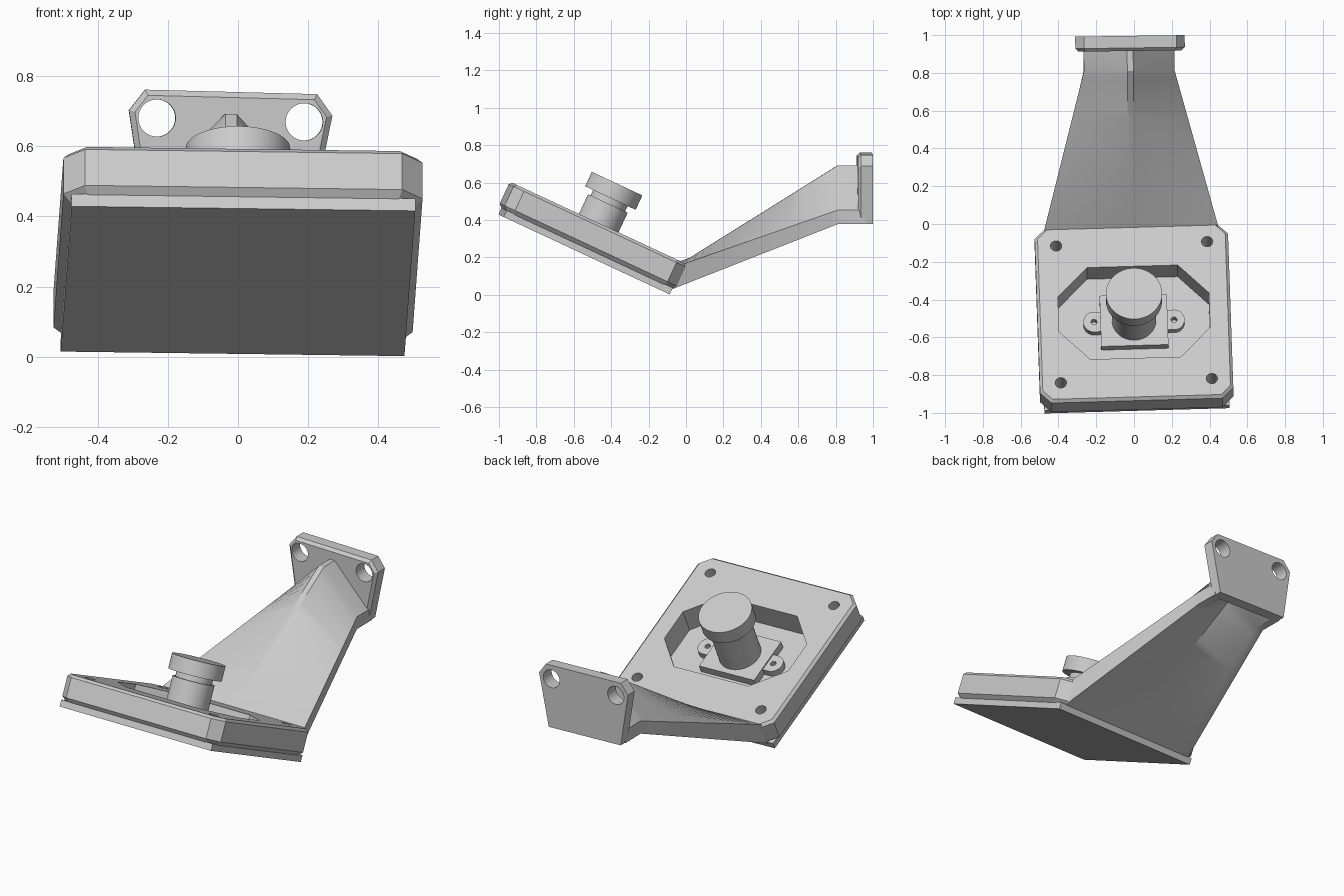
import bpy, bmesh
from math import radians, cos, sin, pi
from mathutils import Matrix, Vector

if "Cube" in bpy.data.objects:
    bpy.data.objects.remove(bpy.data.objects["Cube"])

T, R = Matrix.Translation, Matrix.Rotation

# Tilted frame of the camera plate, upright frame of the wall flange
PLATE = R(radians(-25), 4, 'X') @ T((0, -0.585, 0)) @ R(radians(1.8), 4, 'Z')
BACK = (T((-0.025, 0.996, 0.57)) @ R(radians(0.8), 4, 'Z')
        @ R(radians(1.5), 4, 'Y') @ R(radians(90), 4, 'X'))


def prism(bm, pts, z0, z1, bevel_top=0, bevel_bottom=0):
    low = [bm.verts.new((x, y, z0)) for x, y in pts]
    top = [bm.verts.new((x, y, z1)) for x, y in pts]
    n = len(pts)
    caps = [bm.faces.new(top), bm.faces.new(low[::-1])]
    for i in range(n):
        j = (i + 1) % n
        bm.faces.new((low[i], low[j], top[j], top[i]))
    rims = [(list(caps[0].edges), bevel_top), (list(caps[1].edges), bevel_bottom)]
    for edges, width in rims:
        if width:
            bmesh.ops.bevel(bm, geom=edges, offset=width, segments=1,
                            affect='EDGES', profile=0.5)


def finish(bm, name, matrix, smooth=False):
    bmesh.ops.recalc_face_normals(bm, faces=bm.faces)
    mesh = bpy.data.meshes.new(name)
    bm.to_mesh(mesh)
    bm.free()
    ob = bpy.data.objects.new(name, mesh)
    bpy.context.collection.objects.link(ob)
    ob.matrix_world = matrix
    if smooth:
        mesh.shade_smooth()
        mesh.set_sharp_from_angle(angle=radians(30))
    return ob


def octagon(hx, hy, cx, cy):
    return [(hx, -hy + cy), (hx, hy - cy), (hx - cx, hy), (cx - hx, hy),
            (-hx, hy - cy), (-hx, cy - hy), (cx - hx, -hy), (hx - cx, -hy)]


def circle(x, y, r, n=40):
    return [(x + r * cos(2 * pi * i / n), y + r * sin(2 * pi * i / n)) for i in range(n)]


def rect(hx, hy):
    return [(-hx, -hy), (hx, -hy), (hx, hy), (-hx, hy)]


def cut(ob, name, shapes, z0, z1, matrix):
    bm = bmesh.new()
    for s in shapes:
        prism(bm, s, z0, z1)
    cutter = finish(bm, name, matrix)
    cutter.hide_render = True
    cutter.display_type = 'WIRE'
    mod = ob.modifiers.new(name, 'BOOLEAN')
    mod.operation, mod.solver, mod.object = 'DIFFERENCE', 'EXACT', cutter


# Housing plate with octagonal window and corner screw holes
bm = bmesh.new()
prism(bm, octagon(0.512, 0.51, 0.06, 0.06), 0, 0.15, 0.015, 0.022)
plate = finish(bm, "housing_plate", PLATE)
holes = [circle(x, y, 0.03, 24) for x in (-0.4, 0.4) for y in (-0.4, 0.4)]
cut(plate, "plate_cutter", [octagon(0.4, 0.268, 0.16, 0.167)] + holes,
    -0.1, 0.3, PLATE)

# Bottom cover
bm = bmesh.new()
prism(bm, rect(0.49, 0.49), -0.035, 0.004)
finish(bm, "bottom_cover", PLATE)

# Lens holder base and its two screw ears
bm = bmesh.new()
prism(bm, rect(0.178, 0.148), 0, 0.05)
finish(bm, "lens_base", PLATE)
for side, label in ((-1, "left"), (1, "right")):
    bm = bmesh.new()
    arc = [(side * (0.215 + 0.053 * cos(a)), 0.058 * sin(a))
           for a in (pi * (i / 16 - 0.5) for i in range(17))]
    prism(bm, [(side * 0.17, -0.058)] + arc + [(side * 0.17, 0.058)], 0, 0.042)
    ear = finish(bm, label + "_ear", PLATE)
    cut(ear, label + "_ear_cutter", [circle(side * 0.212, 0, 0.016, 16)], 0.006, 0.1, PLATE)

# Lens: barrel, neck and wide head, spun from one profile
bm = bmesh.new()
profile = [(0, 0.02), (0.117, 0.02), (0.117, 0.266), (0.102, 0.266),
           (0.102, 0.298), (0.149, 0.298), (0.149, 0.383), (0, 0.383)]
verts = [bm.verts.new((r, 0, z)) for r, z in profile]
edges = [bm.edges.new(p) for p in zip(verts, verts[1:])]
bmesh.ops.spin(bm, geom=verts + edges, cent=(0, 0, 0), axis=(0, 0, 1),
               angle=2 * pi, steps=64)
bmesh.ops.remove_doubles(bm, verts=bm.verts, dist=1e-5)
finish(bm, "lens", PLATE, True)

# Wall flange with two mounting holes
bm = bmesh.new()
prism(bm, [(-0.235, -0.185), (0.235, -0.185), (0.29, 0.125), (0.245, 0.185),
           (-0.245, 0.185), (-0.29, 0.125)], 0, 0.08, 0.016)
flange = finish(bm, "wall_flange", BACK)
cut(flange, "flange_cutter", [circle(s * 0.21, 0.105, 0.053) for s in (-1, 1)],
    -0.1, 0.2, BACK)

# Arm: flat at the plate, rising to a ridged, hollow-backed roof at the flange
half_front = [(0.46, 0.0), (0.40, 0.0), (0, 0.0), (0.46, 0.15), (0.015, 0.15)]
half_back = [(0.24, -0.185), (0.19, -0.185), (0, -0.07), (0.24, -0.11), (0.016, 0.122)]


def section(half, place):
    bot, rim, inner, eave, ridge = half
    flip = lambda p: (-p[0], p[1])
    loop = [bot, eave, ridge, flip(ridge), flip(eave), flip(bot), flip(rim), inner, rim]
    return [place(*p) for p in loop]


front = section(half_front, lambda x, w: PLATE @ Vector((x, 0.495, w)))
back = section(half_back, lambda x, h: BACK @ Vector((x, h, 0.185)))
end = section(half_back, lambda x, h: BACK @ Vector((x, h, 0.04)))
steps = 20
stations = [[a.lerp(b, i / steps) for a, b in zip(front, back)]
            for i in range(steps + 1)] + [end]
bm = bmesh.new()
rings = [[bm.verts.new(p) for p in s] for s in stations]
for a, b in zip(rings, rings[1:]):
    for i in range(9):
        j = (i + 1) % 9
        bm.faces.new((a[i], a[j], b[j], b[i]))
bm.faces.new(rings[0])
bm.faces.new(rings[-1][::-1])
finish(bm, "arm", Matrix.Identity(4), True)
